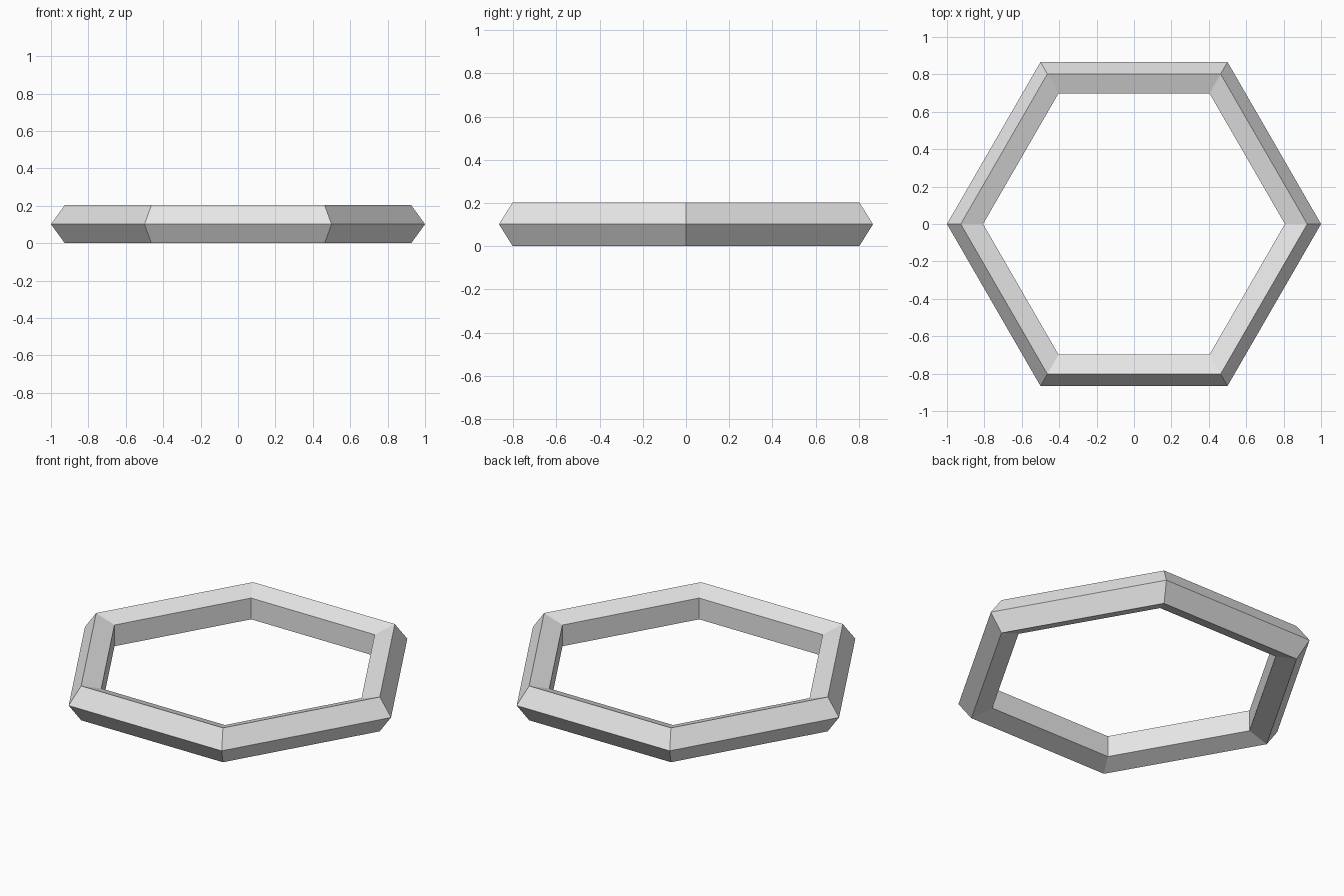
import bpy

# Remove the default cube
cube = bpy.data.objects.get("Cube")
if cube:
    bpy.data.objects.remove(cube, do_unlink=True)

# Plain light grey
grey = bpy.data.materials.new("light_grey")
grey.use_nodes = True
colour = (0.8, 0.8, 0.8, 1.0)
grey.diffuse_color = colour
grey.node_tree.nodes["Principled BSDF"].inputs["Base Color"].default_value = colour

# Six-sided ring with a five-sided section, its pointed edge facing outward
bpy.ops.mesh.primitive_torus_add(
    major_segments=6, minor_segments=5,
    major_radius=0.8933, minor_radius=0.1067,
    location=(0, 0, 0.1015))
ring = bpy.context.object
ring.name = "hexagonal_ring"
ring.data.name = "hexagonal_ring"
ring.data.materials.append(grey)
ring.data.shade_flat()
